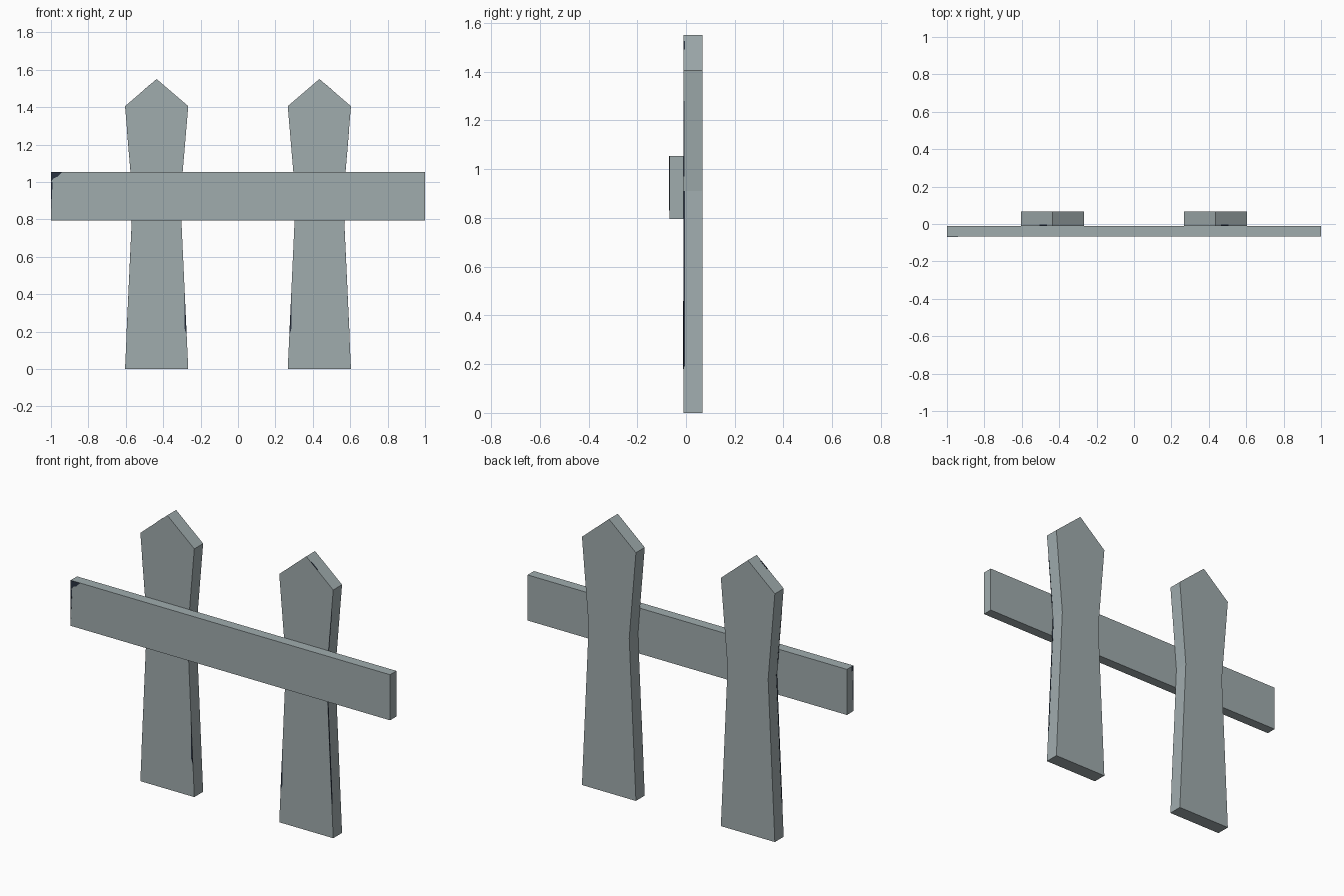
import bpy
from mathutils import Vector

if "Cube" in bpy.data.objects:
    bpy.data.objects.remove(bpy.data.objects["Cube"])


def material(name, rgb):
    m = bpy.data.materials.new(name)
    m.diffuse_color = (*rgb, 1.0)
    m.use_nodes = True
    m.node_tree.nodes["Principled BSDF"].inputs["Base Color"].default_value = m.diffuse_color
    return m


WOOD = material("weathered grey", (0.352, 0.413, 0.423))
DARK = material("dark navy", (0.024, 0.034, 0.055))

FRONT, MID, BACK = -0.068, -0.011, 0.068   # depth layers
CX = 0.435                                 # picket centre


def make(name, verts, faces, mat):
    me = bpy.data.meshes.new(name)
    me.from_pydata(verts, [], faces)
    me.update()
    me.materials.append(mat)
    ob = bpy.data.objects.new(name, me)
    bpy.context.collection.objects.link(ob)
    return ob


def slab(name, outline, y0, y1, mat):
    """Extrude an x-z outline (counter-clockwise seen from the front) along y."""
    n = len(outline)
    verts = [(x, y0, z) for x, z in outline] + [(x, y1, z) for x, z in outline]
    faces = [tuple(range(n)), tuple(reversed(range(n, 2 * n)))]
    faces += [(i, i + n, (i + 1) % n + n, (i + 1) % n) for i in range(n)]
    return make(name, verts, faces, mat)


def half_width(z):
    """Picket half width: flared at foot and shoulder, narrow at the waist."""
    if z < 0.91:
        return 0.169 - 0.042 * z / 0.91
    return 0.127 + 0.042 * (z - 0.91) / 0.495


# Pickets with pointed tops
right = [(0.169, 0), (0.127, 0.91), (0.169, 1.405)]
shape = right + [(0, 1.55)] + [(-x, z) for x, z in reversed(right)]

for side, s in (("left", -1), ("right", 1)):
    slab(side + "_picket", [(s * CX + x, z) for x, z in shape], MID, BACK, WOOD)

    # Worn dark chips along the front edges
    def chip(name, outline, y0, y1):
        pts = [(s * x, z) for x, z in outline]
        slab(side + name, pts if s > 0 else pts[::-1], y0, y1, DARK)

    def outer(z, d):
        return (CX + half_width(z) + d, z)

    for i, (a, b, w) in enumerate(((0.19, 0.91, 0.007), (0.97, 1.28, 0.004))):
        chip("_edge_chip_%d" % i,
             [outer(a, -0.001), outer(a, 0.0008), outer(b, 0.0008), outer(b, -0.001)],
             MID, MID + w)
    # chip on the sloping top
    chip("_top_chip", [(CX + x, 1.55 - 0.858 * x + d) for x, d in
                       ((0.03, -0.001), (0.07, -0.001), (0.07, 0.001), (0.03, 0.001))],
         MID, MID + 0.007)
    # sliver on the inner front edge
    chip("_face_chip", [(CX - half_width(0.18), 0.18), (CX - half_width(0.22) + 0.011, 0.22),
                        (CX - half_width(0.46), 0.46)], MID - 0.0008, MID + 0.0005)

# Cross rail
slab("cross_rail", [(-1, 0.795), (1, 0.795), (1, 1.053), (-1, 1.053)], FRONT, MID, WOOD)

# Dark chips on the left end of the rail
slab("rail_corner_chip", [(-1, 1.053), (-1, 1.0), (-0.985, 1.02), (-0.965, 1.028), (-0.94, 1.053)],
     FRONT - 0.0008, FRONT + 0.0005, DARK)
slab("rail_edge_chip", [(-1, 1.0), (-1, 0.83), (-0.991, 1.0)],
     FRONT - 0.0008, FRONT + 0.0005, DARK)
slab("rail_end_corner_chip", [(-1.0008, 1.025), (-0.9995, 1.025), (-0.9995, 1.053), (-1.0008, 1.053)],
     FRONT, FRONT + 0.016, DARK)
slab("rail_end_chip", [(-1.0008, 0.86), (-0.9995, 0.86), (-0.9995, 0.97), (-1.0008, 0.97)],
     FRONT, FRONT + 0.008, DARK)
